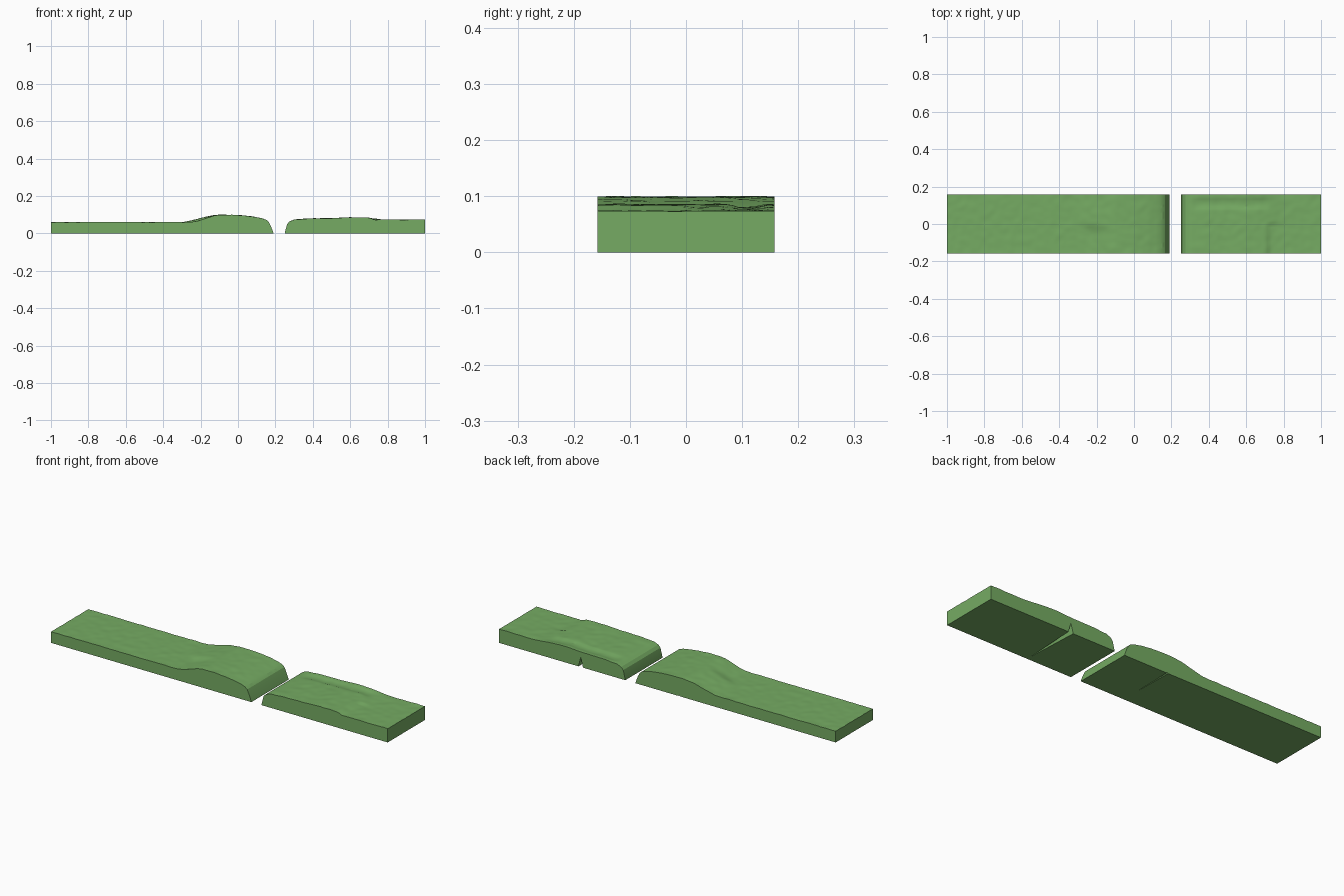
import bpy, bmesh, math
from mathutils import Vector, noise

cube = bpy.data.objects.get("Cube")
if cube:
    bpy.data.objects.remove(cube)

HALF = 0.158   # half depth of both slabs
STEP = 0.0125  # terrain cell size

grass = bpy.data.materials.new("grass_green")
grass.use_nodes = True
color = (0.18, 0.41, 0.125, 1)
grass.diffuse_color = color
shader = grass.node_tree.nodes["Principled BSDF"]
shader.inputs["Base Color"].default_value = color
shader.inputs["Roughness"].default_value = 0.9


def smooth(a, b, v):
    t = min(1, max(0, (v - a) / (b - a)))
    return t * t * (3 - 2 * t)


def profile(points, x):
    for (x0, z0), (x1, z1) in zip(points, points[1:]):
        if x <= x1:
            return z0 + (z1 - z0) * max(0, x - x0) / (x1 - x0)
    return points[-1][1]


def roughness(x, y):
    return 0.002 * noise.noise(Vector((x * 28, y * 28, 3)))


# Long slab: flat field, a rounded hill, then a drop into the gap
HILL_END = [(-0.1, 0.1), (0, 0.098), (0.08, 0.09), (0.13, 0.08),
            (0.16, 0.069), (0.172, 0.05), (0.19, 0.002)]


def long_height(x, y):
    delay = 0.06 * (1 - smooth(-0.05, 0.01, y))
    if x < -0.1:
        z = 0.06 + 0.04 * smooth(-0.32 + delay, -0.09, x)
    else:
        z = profile(HILL_END, x)
    return z + roughness(x, y) * (1 - smooth(0.12, 0.16, x))


# Short slab: steep bank, broad plateau, lower far end
BANK = [(0.25, 0.002), (0.262, 0.05), (0.275, 0.064), (0.3, 0.074),
        (0.38, 0.08), (0.5, 0.081), (0.6, 0.086), (0.68, 0.084)]


def short_height(x, y):
    z = profile(BANK, x)
    drop = smooth(0.7, 0.735, x) if y < 0 else smooth(0.66, 0.8, x)
    z -= 0.0105 * drop
    # Shallow trench near the back edge
    trench = smooth(0.31, 0.34, x) * (1 - smooth(0.7, 0.74, x))
    trench *= smooth(0.078, 0.092, y) * (1 - smooth(0.125, 0.14, y))
    z -= 0.005 * trench
    return z + roughness(x, y) * smooth(0.28, 0.32, x)


def slab(name, x0, x1, height):
    bm = bmesh.new()
    bmesh.ops.create_grid(bm, x_segments=round((x1 - x0) / STEP),
                          y_segments=round(2 * HALF / STEP), size=1)
    for v in bm.verts:
        x = x0 + (v.co.x + 1) * (x1 - x0) / 2
        y = v.co.y * HALF
        v.co = (x, y, height(x, y))
    # Straight sides and a flat underside
    rim = [e for e in bm.edges if e.is_boundary]
    made = bmesh.ops.extrude_edge_only(bm, edges=rim)["geom"]
    for v in made:
        if isinstance(v, bmesh.types.BMVert):
            v.co.z = 0
    lower = [e for e in made if isinstance(e, bmesh.types.BMEdge) and e.is_boundary]
    bmesh.ops.contextual_create(bm, geom=lower)
    bmesh.ops.recalc_face_normals(bm, faces=bm.faces)
    mesh = bpy.data.meshes.new(name)
    bm.to_mesh(mesh)
    bm.free()
    mesh.materials.append(grass)
    obj = bpy.data.objects.new(name, mesh)
    bpy.context.collection.objects.link(obj)
    return obj


# Wedge notch under a slab, deepest at the back and fading to the front
def notch(obj, x, width, depth):
    bm = bmesh.new()
    back = HALF + 0.01
    base = [bm.verts.new(p) for p in ((x - width / 2, back, -0.002),
                                      (x + width / 2, back, -0.002),
                                      (x, back, depth))]
    tip = bm.verts.new((x, -HALF * 0.95, -0.002))
    bm.faces.new(base)
    for i in range(3):
        bm.faces.new((base[i], base[(i + 1) % 3], tip))
    bmesh.ops.recalc_face_normals(bm, faces=bm.faces)
    mesh = bpy.data.meshes.new("notch_cutter")
    bm.to_mesh(mesh)
    bm.free()
    mesh.materials.append(grass)
    cutter = bpy.data.objects.new("notch_cutter", mesh)
    cutter.hide_render = True
    bpy.context.collection.objects.link(cutter)
    mod = obj.modifiers.new("notch", "BOOLEAN")
    mod.operation = "DIFFERENCE"
    mod.solver = "EXACT"
    mod.object = cutter
    bpy.context.view_layer.objects.active = obj
    bpy.ops.object.modifier_apply(modifier=mod.name)
    bpy.data.objects.remove(cutter)


long_slab = slab("long_ground_slab", -1, 0.19, long_height)
short_slab = slab("short_ground_slab", 0.25, 1, short_height)
notch(short_slab, 0.515, 0.03, 0.055)
notch(long_slab, -0.07, 0.012, 0.006)

for obj in (long_slab, short_slab):
    bpy.ops.object.select_all(action="DESELECT")
    obj.select_set(True)
    bpy.context.view_layer.objects.active = obj
    bpy.ops.object.shade_smooth_by_angle(angle=math.radians(20))
